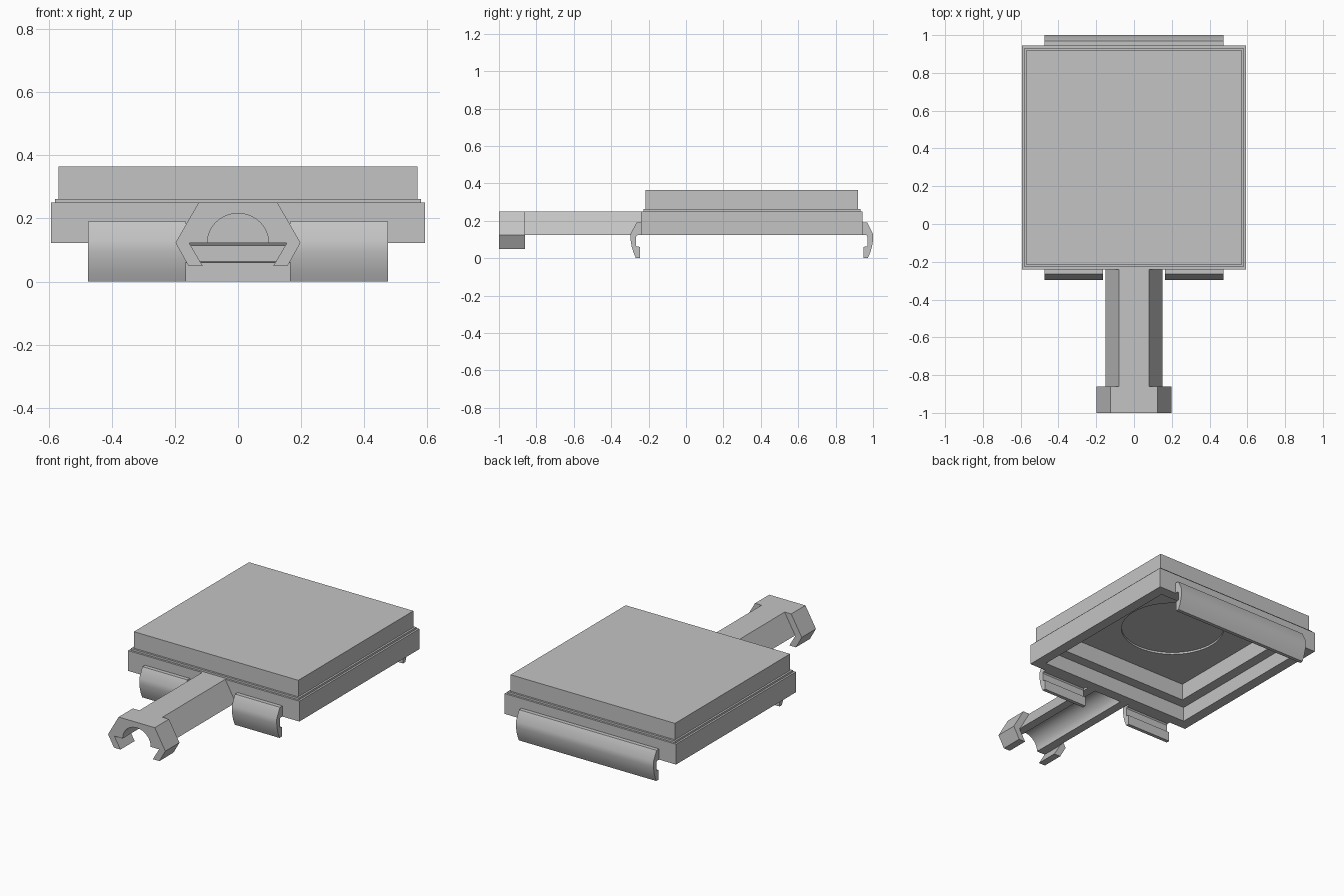
import bpy, bmesh
from math import sin, cos, pi, radians

cube = bpy.data.objects.get("Cube")
if cube:
    bpy.data.objects.remove(cube, do_unlink=True)

grey = bpy.data.materials.new("plain grey")
grey.use_nodes = True
color = (0.55, 0.55, 0.55, 1)
grey.diffuse_color = color
grey.node_tree.nodes["Principled BSDF"].inputs["Base Color"].default_value = color

MID_Y = 0.352  # centre of the square plate


def finish(name, bm, smooth=False):
    bmesh.ops.recalc_face_normals(bm, faces=bm.faces)
    mesh = bpy.data.meshes.new(name)
    bm.to_mesh(mesh)
    bm.free()
    obj = bpy.data.objects.new(name, mesh)
    bpy.context.collection.objects.link(obj)
    mesh.materials.append(grey)
    bpy.ops.object.select_all(action="DESELECT")
    obj.select_set(True)
    bpy.context.view_layer.objects.active = obj
    if smooth:
        bpy.ops.object.shade_smooth_by_angle(angle=radians(30))
    return obj


def extrude(name, points, move):
    """Fill a closed outline and extrude it along a vector."""
    bm = bmesh.new()
    face = bm.faces.new([bm.verts.new(p) for p in points])
    ext = bmesh.ops.extrude_face_region(bm, geom=[face], use_keep_orig=True)
    verts = [e for e in ext["geom"] if isinstance(e, bmesh.types.BMVert)]
    bmesh.ops.translate(bm, verts=verts, vec=move)
    bmesh.ops.triangulate(bm, faces=[f for f in bm.faces if len(f.verts) > 4])
    return finish(name, bm, True)


def square_loft(name, steps):
    """Stack square rings given as (half size, height), closing both ends."""
    bm = bmesh.new()
    rings = [[bm.verts.new((sx * s, MID_Y + sy * s, z))
              for sx, sy in ((-1, -1), (1, -1), (1, 1), (-1, 1))] for s, z in steps]
    for a, b in zip(rings, rings[1:]):
        for i in range(4):
            j = (i + 1) % 4
            bm.faces.new((a[i], a[j], b[j], b[i]))
    bm.faces.new(rings[0])
    bm.faces.new(rings[-1])
    return finish(name, bm)


# Square plate: stepped top outside, stepped cavity underneath
plate = square_loft("square_plate", [
    (0.568, 0.365), (0.568, 0.262), (0.58, 0.262), (0.58, 0.25),
    (0.592, 0.25), (0.592, 0.123), (0.527, 0.123), (0.527, 0.215),
    (0.463, 0.215), (0.463, 0.32)])

# Shallow round recess in the cavity ceiling
bm = bmesh.new()
bmesh.ops.create_cone(bm, cap_ends=True, segments=64, radius1=0.3, radius2=0.3, depth=0.04)
bmesh.ops.translate(bm, verts=bm.verts, vec=(0, MID_Y, 0.312))
cutter = finish("recess_cutter", bm)
cutter.hide_render = True
cut = plate.modifiers.new("round recess", "BOOLEAN")
cut.operation = "DIFFERENCE"
cut.solver = "EXACT"
cut.object = cutter
bpy.context.view_layer.objects.active = plate
bpy.ops.object.modifier_apply(modifier=cut.name)
bpy.data.objects.remove(cutter, do_unlink=True)


def arch_outline(half, y):
    """Mirror a left half outline and close it with a half-round channel."""
    arch = [(0.097 * cos(pi * i / 24), 0.123 + 0.093 * sin(pi * i / 24)) for i in range(25)]
    outline = arch + [(-x, z) for x, z in reversed(half)] + half
    return [(x, y, z) for x, z in outline]


# Handle and hooked hexagonal end
extrude("handle", arch_outline([(0.08, 0.25), (0.152, 0.123)], -0.86), (0, 0.621, 0))
extrude("handle_hook", arch_outline(
    [(0.125, 0.25), (0.198, 0.123), (0.157, 0.05), (0.112, 0.05), (0.155, 0.123)], -1), (0, 0.14, 0))

# Clip profile: distance out from the plate edge, and height
clip = [(0, 0.19), (0.025, 0.19), (0.056, 0.13), (0.056, 0.095), (0.05, 0.06),
        (0.041, 0.03), (0.028, 0), (0.006, 0), (0.006, 0.06), (0.026, 0.064),
        (0.026, 0.115), (0.02, 0.123), (0, 0.123)]


def add_clip(name, x0, x1, side):
    pts = [(x0, MID_Y + side * (0.592 + d), z) for d, z in clip]
    extrude(name, pts, (x1 - x0, 0, 0))


add_clip("back_clip", -0.475, 0.475, 1)
add_clip("front_clip_left", 0.165, 0.475, -1)
add_clip("front_clip_right", -0.475, -0.165, -1)
